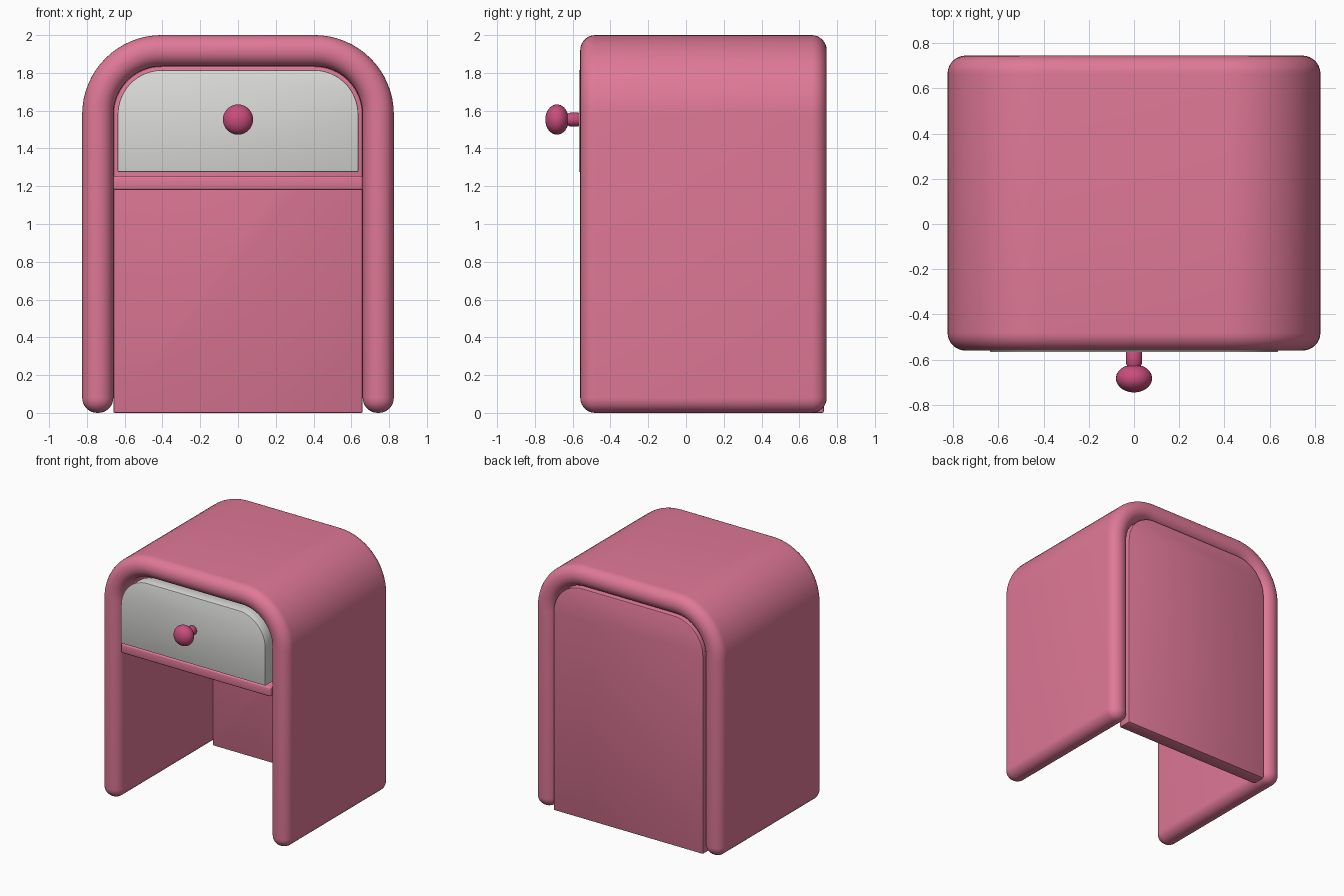
import bpy, bmesh, math
from mathutils import Matrix

if "Cube" in bpy.data.objects:
    bpy.data.objects.remove(bpy.data.objects["Cube"])


def material(name, rgb):
    m = bpy.data.materials.new(name)
    m.diffuse_color = (*rgb, 1)
    m.use_nodes = True
    m.node_tree.nodes["Principled BSDF"].inputs["Base Color"].default_value = m.diffuse_color
    return m


PINK = material("soft pink", (0.74, 0.19, 0.31))
GREY = material("pale grey", (0.72, 0.72, 0.70))
ROSE = material("deep rose", (0.58, 0.075, 0.20))


def arch(half_w, z0, z1, r, n=16):
    """Outline (x, z) of an upright panel with rounded top corners."""
    pts = [(half_w, z0)]
    for i in range(n + 1):
        a = math.pi / 2 * i / n
        pts.append((half_w - r + r * math.cos(a), z1 - r + r * math.sin(a)))
    return pts + [(-x, z) for x, z in reversed(pts)]


def finish(name, bm, mat):
    bmesh.ops.recalc_face_normals(bm, faces=bm.faces)
    me = bpy.data.meshes.new(name)
    bm.to_mesh(me)
    bm.free()
    ob = bpy.data.objects.new(name, me)
    bpy.context.collection.objects.link(ob)
    me.materials.append(mat)
    bpy.ops.object.select_all(action='DESELECT')
    ob.select_set(True)
    bpy.context.view_layer.objects.active = ob
    bpy.ops.object.shade_smooth_by_angle(angle=math.radians(32))
    return ob


def slab(name, outline, y0, y1, mat, bevel, segments):
    """Extrude an x-z outline from y0 to y1 and round its sharp edges."""
    bm = bmesh.new()
    face = bm.faces.new([bm.verts.new((x, y0, z)) for x, z in outline])
    out = bmesh.ops.extrude_face_region(bm, geom=[face], use_keep_orig=True)
    verts = [g for g in out["geom"] if isinstance(g, bmesh.types.BMVert)]
    bmesh.ops.translate(bm, verts=verts, vec=(0, y1 - y0, 0))
    bmesh.ops.recalc_face_normals(bm, faces=bm.faces)
    sharp = [e for e in bm.edges if e.calc_face_angle(0) > math.radians(40)]
    bmesh.ops.bevel(bm, geom=sharp, offset=bevel, offset_type='OFFSET',
                    segments=segments, profile=0.5, affect='EDGES',
                    clamp_overlap=False)
    return finish(name, bm, mat)


# Arched shell: outer arch joined to the inner arch, with fully rounded rims
outer = arch(0.825, 0, 2.0, 0.42)
inner = arch(0.66, 0, 1.835, 0.255)
slab("arched_shell", outer + inner[::-1], -0.56, 0.745, PINK, 0.08, 8)

# Back panel fills the arch
slab("back_panel", inner, 0.62, 0.73, PINK, 0.008, 2)

# Shelf under the drawer
shelf = [(0.66, 1.18), (0.66, 1.255), (-0.66, 1.255), (-0.66, 1.18)]
slab("shelf", shelf, -0.535, 0.63, PINK, 0.012, 3)

# Drawer front
slab("drawer_front", arch(0.637, 1.275, 1.815, 0.235), -0.567, -0.46, GREY, 0.006, 2)

# Knob: profile (radius, y) turned around the y axis, stem then flattened ball
profile = [(0, -0.56), (0.03, -0.56), (0.036, -0.57), (0.036, -0.615), (0.03, -0.63)]
for i in range(3, 21):
    a = math.pi * i / 20
    profile.append((0.08 * math.sin(a), -0.683 + 0.062 * math.cos(a)))
bm = bmesh.new()
vs = [bm.verts.new((r, y, 0)) for r, y in profile]
es = [bm.edges.new(p) for p in zip(vs, vs[1:])]
bmesh.ops.spin(bm, geom=vs + es, cent=(0, 0, 0), axis=(0, 1, 0),
               angle=2 * math.pi, steps=32, use_duplicate=False)
bmesh.ops.remove_doubles(bm, verts=bm.verts, dist=0.0005)
bmesh.ops.transform(bm, matrix=Matrix.Translation((0, 0, 1.553)), verts=bm.verts)
finish("drawer_knob", bm, ROSE)
